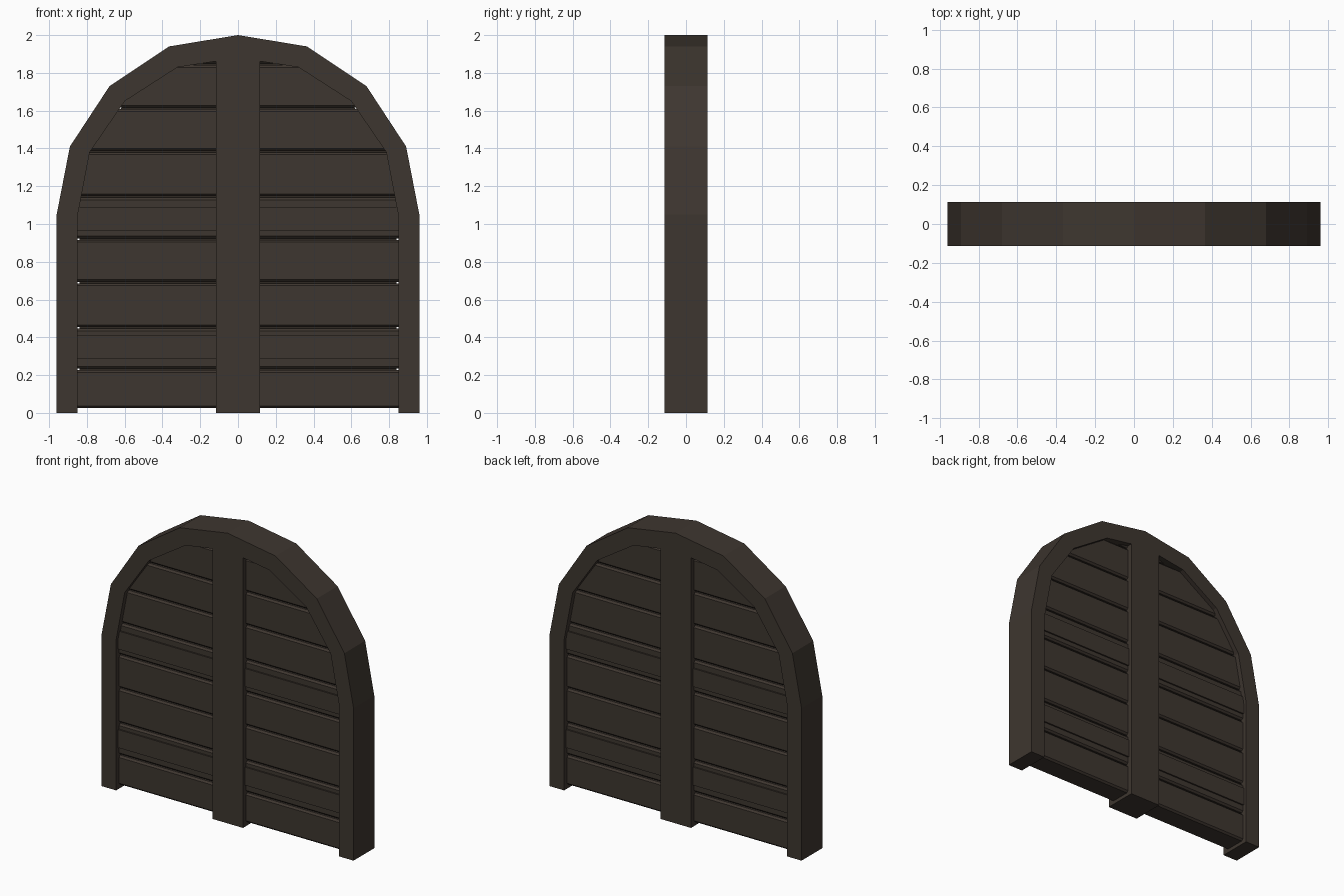
import bpy, bmesh

cube = bpy.data.objects.get("Cube")
if cube:
    bpy.data.objects.remove(cube, do_unlink=True)

wood = bpy.data.materials.new("dark_brown_wood")
wood.use_nodes = True
COLOUR = (0.048, 0.037, 0.029, 1)
wood.diffuse_color = COLOUR
bsdf = next(n for n in wood.node_tree.nodes if n.type == "BSDF_PRINCIPLED")
bsdf.inputs["Base Color"].default_value = COLOUR
bsdf.inputs["Roughness"].default_value = 0.9

# Half arch outlines from the ground up to the crown
OUTER = [(0.96, 0), (0.96, 1.05), (0.89, 1.41), (0.68, 1.73), (0.365, 1.94), (0, 2)]
INNER = [(0.85, 0), (0.85, 1.04), (0.785, 1.38), (0.6, 1.65), (0.32, 1.83), (0, 1.88)]
DEPTH = 0.113


def add_object(name, bm):
    bmesh.ops.recalc_face_normals(bm, faces=bm.faces)
    mesh = bpy.data.meshes.new(name)
    bm.to_mesh(mesh)
    bm.free()
    mesh.materials.append(wood)
    obj = bpy.data.objects.new(name, mesh)
    bpy.context.collection.objects.link(obj)
    return obj


def half_width(z):
    """Half width of the door along the middle of the arch frame."""
    mid = [((a[0] + b[0]) / 2, (a[1] + b[1]) / 2) for a, b in zip(OUTER, INNER)]
    for (x0, z0), (x1, z1) in zip(mid, mid[1:]):
        if z <= z1:
            return x0 + (x1 - x0) * (z - z0) / (z1 - z0)
    return 0


def bar(name, profile, width):
    """Run a y-z profile across x, ending at the width given for each height."""
    bm = bmesh.new()
    ends = [[bm.verts.new((s * width(z), y, z)) for y, z in profile] for s in (-1, 1)]
    bm.faces.new(ends[0])
    bm.faces.new(ends[1])
    for i in range(len(profile)):
        j = (i + 1) % len(profile)
        bm.faces.new((ends[0][i], ends[0][j], ends[1][j], ends[1][i]))
    return add_object(name, bm)


def bevelled(z0, z1, d, b):
    return [(-d + b, z0), (d - b, z0), (d, z0 + b), (d, z1 - b),
            (d - b, z1), (-d + b, z1), (-d, z1 - b), (-d, z0 + b)]


def box(z0, z1, d):
    return [(-d, z0), (d, z0), (d, z1), (-d, z1)]


# Arched frame
def whole(half):
    return half + [(-x, z) for x, z in reversed(half[:-1])]


bm = bmesh.new()
loops = [[bm.verts.new((x, y, z)) for x, z in whole(half)]
         for half, y in ((OUTER, -DEPTH), (INNER, -DEPTH), (INNER, DEPTH), (OUTER, DEPTH))]
for k in range(4):
    a, b = loops[k], loops[(k + 1) % 4]
    for i in range(len(a) - 1):
        bm.faces.new((a[i], a[i + 1], b[i + 1], b[i]))
for i in (0, -1):
    bm.faces.new([loop[i] for loop in loops])
add_object("arch_frame", bm)

# Centre post
bar("centre_post", box(0, 1.9, DEPTH), lambda z: 0.117)

# Horizontal planks between the grooves
PLANK = 0.08
grooves = [0.23, 0.45, 0.69, 0.92, 1.143, 1.383, 1.612, 1.845]
edges = [0.025] + grooves + [1.92]
for i, (low, high) in enumerate(zip(edges, edges[1:])):
    gap = 0.004
    bar(f"plank_{i + 1}", bevelled(low + (gap if i else 0), high - gap, PLANK, 0.012), half_width)

# Core closing the gaps between planks
bar("plank_core", box(0.04, 1.4, 0.05), lambda z: 0.84)
bar("upper_core", box(1.4, 1.88, 0.05), half_width)

# Cross battens, slightly proud of the planks
for name, low, high in (("lower_batten", 0.285, 0.41), ("upper_batten", 0.965, 1.09)):
    bar(name, box(low, high, PLANK + 0.01), lambda z: 0.88)
